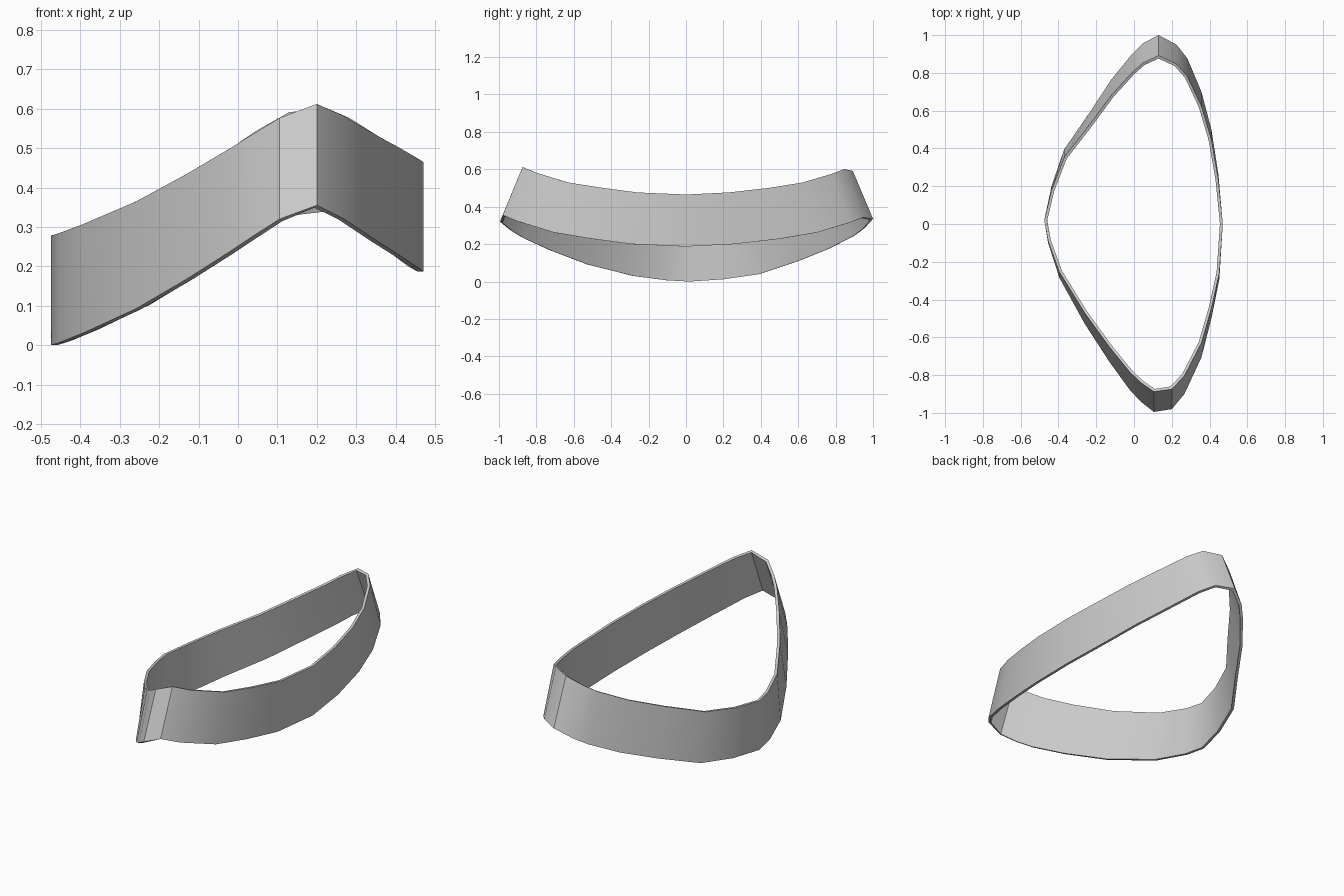
import bpy
import bmesh
from math import radians, sqrt

cube = bpy.data.objects.get("Cube")
if cube:
    bpy.data.objects.remove(cube, do_unlink=True)

BAND_HEIGHT = 0.278   # slanted height of the wall
LEAN = 0.108          # how strongly the ends lean inward
THICKNESS = 0.015

# Lower outer edge of the band, counter-clockwise seen from above
lower_edge = [
    (0.47, 0, 0.187), (0.447, 0.26, 0.2), (0.41, 0.5, 0.228),
    (0.357, 0.7, 0.262), (0.283, 0.876, 0.315), (0.225, 0.95, 0.343),
    (0.13, 1, 0.335), (0.045, 0.955, 0.285), (-0.01, 0.9, 0.245),
    (-0.12, 0.765, 0.175), (-0.235, 0.59, 0.105), (-0.37, 0.395, 0.04),
    (-0.437, 0.2, 0.012), (-0.475, 0.02, 0), (-0.455, -0.1, 0.006),
    (-0.395, -0.285, 0.03), (-0.26, -0.53, 0.092), (-0.13, -0.73, 0.168),
    (-0.025, -0.875, 0.235), (0.035, -0.94, 0.275), (0.105, -0.995, 0.32),
    (0.2, -0.98, 0.355), (0.267, -0.9, 0.322), (0.357, -0.706, 0.262),
    (0.41, -0.5, 0.228), (0.452, -0.29, 0.2),
]


def upper_point(x, y, z):
    """Raise a lower edge point along the leaning wall."""
    shift = LEAN * y
    return x, y - shift, z + sqrt(BAND_HEIGHT ** 2 - shift ** 2)


def make_material(name, colour):
    material = bpy.data.materials.new(name)
    material.use_nodes = True
    material.diffuse_color = colour
    shader = material.node_tree.nodes["Principled BSDF"]
    shader.inputs["Base Color"].default_value = colour
    return material


# Outer wall of the closed band
bm = bmesh.new()
lower = [bm.verts.new(p) for p in lower_edge]
upper = [bm.verts.new(upper_point(*p)) for p in lower_edge]
for i in range(len(lower)):
    j = (i + 1) % len(lower)
    bm.faces.new((lower[i], lower[j], upper[j], upper[i]))

mesh = bpy.data.meshes.new("curved_band")
bm.to_mesh(mesh)
bm.free()
band = bpy.data.objects.new("curved_band", mesh)
bpy.context.collection.objects.link(band)
mesh.materials.append(make_material("light grey", (0.6, 0.6, 0.6, 1)))

# Wall thickness grows inward
solid = band.modifiers.new("wall_thickness", "SOLIDIFY")
solid.thickness = THICKNESS
solid.offset = -1
solid.use_even_offset = True

# Smooth wall with crisp corners and rims
bpy.ops.object.select_all(action="DESELECT")
band.select_set(True)
bpy.context.view_layer.objects.active = band
bpy.ops.object.modifier_apply(modifier=solid.name)
bpy.ops.object.shade_smooth_by_angle(angle=radians(30))
